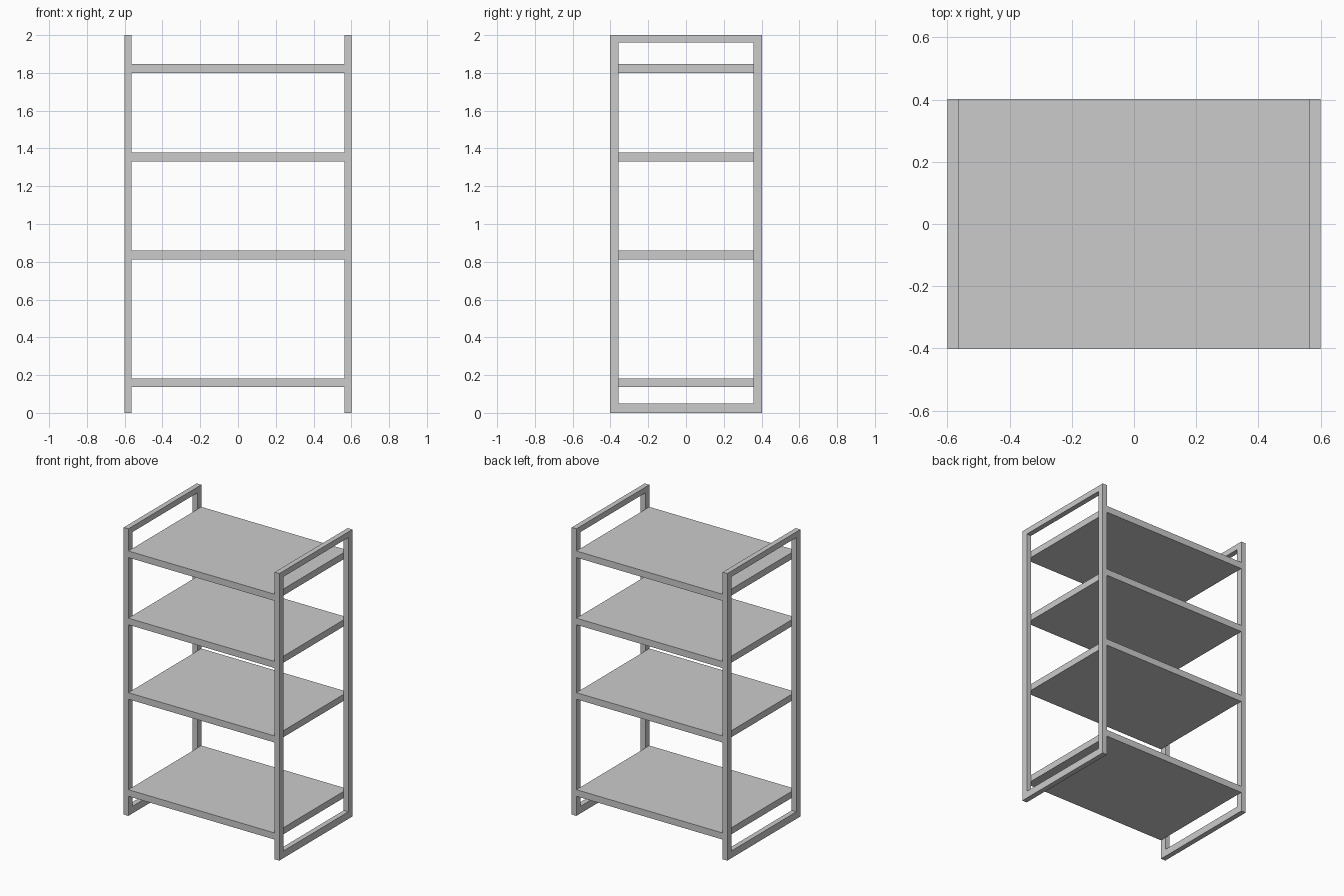
import bpy, bmesh

if "Cube" in bpy.data.objects:
    bpy.data.objects.remove(bpy.data.objects["Cube"])

HALF_W, INNER_X = 0.60, 0.564       # outer and inner x of the side frames
HALF_D, INNER_Y = 0.402, 0.358      # outer and inner y of the side frames
HEIGHT, SILL, HEAD = 2.0, 0.05, 1.96
SHELF_H = 0.046
SHELF_BOTTOMS = (0.137, 0.813, 1.332, 1.80)


def finish(name, bm):
    bmesh.ops.recalc_face_normals(bm, faces=bm.faces[:])
    mesh = bpy.data.meshes.new(name)
    bm.to_mesh(mesh)
    bm.free()
    obj = bpy.data.objects.new(name, mesh)
    bpy.context.collection.objects.link(obj)
    return obj


def side_frame(name, side):
    """Closed rectangular loop in the YZ plane, thickened outward along x."""
    bm = bmesh.new()

    def loop(y, z0, z1):
        return [bm.verts.new((side * INNER_X, a, b))
                for a, b in ((-y, z0), (y, z0), (y, z1), (-y, z1))]

    outer = loop(HALF_D, 0, HEIGHT)
    inner = loop(INNER_Y, SILL, HEAD)
    faces = [bm.faces.new((outer[i], outer[(i + 1) % 4], inner[(i + 1) % 4], inner[i]))
             for i in range(4)]
    new = bmesh.ops.extrude_face_region(bm, geom=faces, use_keep_orig=True)["geom"]
    verts = [g for g in new if isinstance(g, bmesh.types.BMVert)]
    bmesh.ops.translate(bm, vec=(side * (HALF_W - INNER_X), 0, 0), verts=verts)
    return finish(name, bm)


def shelf(name, z):
    """Flat board spanning between the two side frames."""
    bm = bmesh.new()
    bmesh.ops.create_cube(bm, size=1)
    bmesh.ops.scale(bm, vec=(2 * INNER_X, 2 * HALF_D, SHELF_H), verts=bm.verts)
    obj = finish(name, bm)
    obj.location.z = z + SHELF_H / 2
    return obj


# Side frames
side_frame("left_side_frame", -1)
side_frame("right_side_frame", 1)

# Shelves, bottom to top
for i, z in enumerate(SHELF_BOTTOMS, 1):
    shelf(f"shelf_{i}", z)
